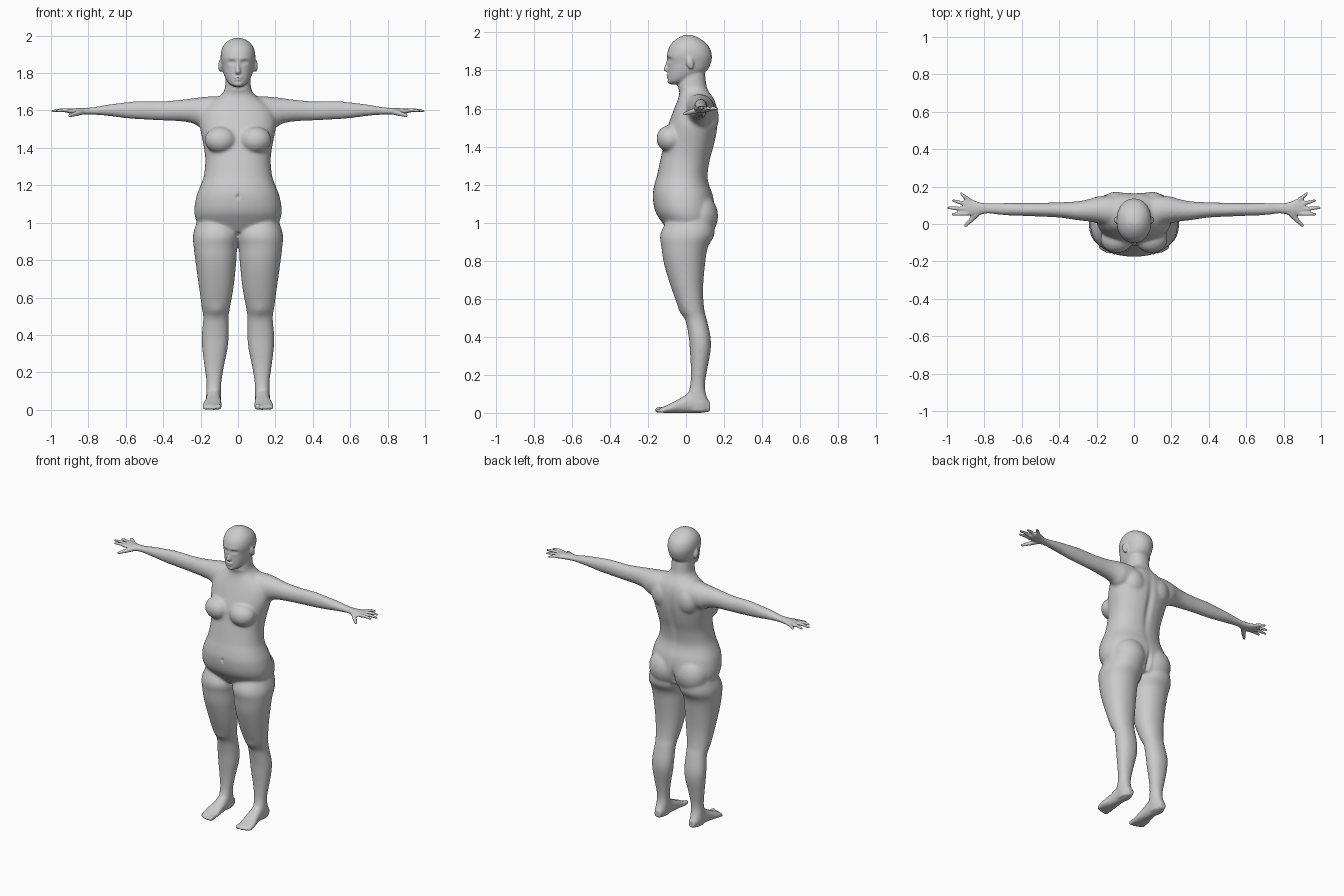
import bpy, bmesh
from math import sin, cos, pi, exp, copysign
from mathutils import Matrix, Vector

bm = bmesh.new()


def spline(rows, steps=5):
    """Catmull-Rom interpolation through rows of numbers."""
    pts = [rows[0]] + list(rows) + [rows[-1]]
    out = []
    for a, b, c, d in zip(pts, pts[1:], pts[2:], pts[3:]):
        for k in range(steps):
            t = k / steps
            out.append([0.5 * (2*q + (r - p)*t + (2*p - 5*q + 4*r - s)*t*t + (3*q - p - 3*r + s)*t**3)
                        for p, q, r, s in zip(a, b, c, d)])
    return out + [list(rows[-1])]


def loft(rows, axis, side=1, power=2.0, n=36):
    """Rows are (position on axis, low u, high u, low v, high v); u, v are the other two axes."""
    rings = []
    for t, u0, u1, v0, v1 in spline(rows):
        ring = []
        for i in range(n):
            a = 2 * pi * i / n
            cu, cv = (copysign(abs(f(a)) ** (2 / power), f(a)) for f in (cos, sin))
            co = [(u0 + u1) / 2 + cu * (u1 - u0) / 2, (v0 + v1) / 2 + cv * (v1 - v0) / 2]
            co.insert("xyz".index(axis), t)
            ring.append(bm.verts.new((co[0] * side, co[1], co[2])))
        rings.append(ring)
    for a, b in zip(rings, rings[1:]):
        for i in range(n):
            j = (i + 1) % n
            bm.faces.new((a[i], a[j], b[j], b[i]))
    bm.faces.new(rings[0][::-1])
    bm.faces.new(rings[-1])


def ball(center, radii, side=1, tilt=0):
    m = (Matrix.Translation((center[0] * side, center[1], center[2]))
         @ Matrix.Rotation(tilt, 4, 'X') @ Matrix.Diagonal((*radii, 1)))
    bmesh.ops.create_uvsphere(bm, u_segments=24, v_segments=16, radius=1, matrix=m)


def digit(points, radii, side):
    """Chain of tapered round segments."""
    pts = [Vector((x * side, y, z)) for x, y, z in points]
    for p, q, r1, r2 in zip(pts, pts[1:], radii, radii[1:]):
        d = q - p
        m = Matrix.Translation((p + q) / 2) @ d.to_track_quat('Z', 'Y').to_matrix().to_4x4()
        bmesh.ops.create_cone(bm, cap_ends=True, segments=14, radius1=r1, radius2=r2, depth=d.length, matrix=m)
        ball((q.x, q.y, q.z), (r2, r2, r2))


# torso and neck: z, half width, front y, back y
torso = [(.95, .17, -.09, .12), (1.0, .218, -.125, .142), (1.06, .234, -.162, .152), (1.14, .223, -.175, .143),
         (1.2, .2, -.166, .122), (1.25, .183, -.152, .115), (1.33, .175, -.135, .127), (1.4, .182, -.12, .147),
         (1.47, .196, -.108, .162), (1.53, .205, -.088, .168), (1.59, .195, -.066, .166), (1.635, .16, -.048, .155),
         (1.665, .115, -.038, .138), (1.69, .085, -.035, .12), (1.72, .07, -.042, .108), (1.78, .066, -.03, .1),
         (1.83, .06, -.02, .09)]
loft([(z, -w, w, f, b) for z, w, f, b in torso], 'z', power=2.25)

# head
head = [(1.727, .018, -.08, -.045), (1.74, .043, -.092, 0), (1.765, .063, -.095, .06), (1.8, .078, -.095, .11),
        (1.84, .086, -.096, .131), (1.88, .093, -.1, .136), (1.92, .089, -.09, .124), (1.95, .075, -.069, .098),
        (1.975, .048, -.036, .06), (1.987, .018, -.004, .025)]
loft([(z, -w, w, f, b) for z, w, f, b in head], 'z', power=2.15)

# nose, lips and chin
loft([(1.864, -.007, .007, -.101, -.08), (1.835, -.009, .009, -.107, -.08), (1.808, -.014, .014, -.119, -.08),
      (1.796, -.013, .013, -.112, -.08)], 'z')
ball((0, -.094, 1.776), (.023, .011, .006))
ball((0, -.092, 1.765), (.02, .011, .006))
ball((0, -.084, 1.742), (.024, .014, .013))

arm = [(.05, .01, .13, 1.55, 1.665), (.12, -.01, .15, 1.52, 1.676), (.19, .003, .148, 1.505, 1.672),
       (.24, .013, .134, 1.53, 1.666), (.3, .02, .122, 1.541, 1.658), (.4, .034, .116, 1.546, 1.65),
       (.52, .04, .114, 1.552, 1.651), (.6, .043, .113, 1.558, 1.644), (.7, .047, .113, 1.571, 1.631),
       (.78, .055, .111, 1.577, 1.617), (.83, .049, .117, 1.577, 1.614), (.88, .044, .138, 1.581, 1.611),
       (.908, .052, .135, 1.585, 1.608)]
leg = [(1.03, .03, .21, -.09, .14), (.94, -.008, .24, -.135, .15), (.87, .004, .237, -.129, .115),
       (.78, .01, .226, -.115, .1), (.65, .024, .208, -.075, .09), (.545, .043, .194, -.035, .096),
       (.49, .05, .186, -.004, .11), (.4, .05, .194, .014, .129), (.33, .055, .192, .02, .13),
       (.23, .075, .18, .025, .112), (.15, .088, .169, .022, .1), (.1, .09, .17, .01, .105),
       (.05, .092, .171, 0, .124), (.008, .098, .165, .01, .12)]
foot = [(.127, .108, .152, .008, .055), (.08, .094, .166, 0, .095), (.02, .092, .17, 0, .105),
        (-.03, .09, .176, 0, .078), (-.08, .087, .188, 0, .05), (-.115, .088, .189, 0, .034),
        (-.132, .094, .18, .003, .028)]
fingers = [(.885, .055, .975, .052), (.892, .08, .998, .086), (.888, .105, .974, .126), (.878, .126, .93, .163)]

for s in (1, -1):
    loft(arm, 'x', s)
    loft(leg, 'z', s, 2.15)
    loft(foot, 'y', s, 2.3)
    # breast, buttock, shoulder blade
    ball((.093, -.082, 1.442), (.086, .074, .072), s, .25)
    ball((.1, .075, 1.035), (.11, .094, .115), s)
    ball((.095, .118, 1.55), (.075, .055, .085), s)
    # ear
    ball((.094, .022, 1.838), (.012, .019, .033), s, .2)
    # fingers and thumb
    for x0, y0, x1, y1 in fingers:
        mid = ((x0 + x1) / 2, (y0 + y1) / 2, 1.602)
        digit([(x0, y0, 1.597), mid, (x1 - .006, y1, 1.597)], (.0115, .0105, .0075), s)
    digit([(.835, .06, 1.593), (.868, .025, 1.582), (.9, -.008, 1.573)], (.017, .0135, .009), s)
    # toes
    for i, (x, tip) in enumerate([(.104, -.148), (.128, -.148), (.146, -.143), (.162, -.136), (.177, -.127)]):
        r = .015 if i == 0 else .0105
        digit([(x, -.1, .018), (x, tip, r)], (r * 1.05, r), s)

# fuse the parts into one skin
mesh = bpy.data.meshes.new("body")
bm.to_mesh(mesh)
bm.free()
body = bpy.data.objects.new("body", mesh)
bpy.context.collection.objects.link(body)
mod = body.modifiers.new("skin", 'REMESH')
mod.mode = 'VOXEL'
mod.voxel_size = .0058
skin = bpy.data.meshes.new_from_object(body.evaluated_get(bpy.context.evaluated_depsgraph_get()))
body.modifiers.clear()
body.data = skin

bm = bmesh.new()
bm.from_mesh(skin)
# soften the joins, keeping hands, toes and face crisper
large = [v for v in bm.verts if abs(v.co.x) < .8 and .06 < v.co.z < 1.7]
for verts, count in ((large, 14), (bm.verts[:], 2)):
    for _ in range(count):
        bmesh.ops.smooth_vert(bm, verts=verts, factor=.5, use_axis_x=True, use_axis_y=True, use_axis_z=True)

# surface dents and swellings: centre, radii, push along y
dents = [((.034, -.095, 1.857), (.019, .04, .011), .011),    # eye sockets
         ((.034, -.095, 1.855), (.010, .04, .005), -.005),   # eyelids
         ((.034, -.1, 1.88), (.025, .03, .008), -.003),      # brow
         ((0, -.1, 1.7705), (.022, .03, .003), .004),        # mouth
         ((0, -.174, 1.14), (.008, .04, .012), .01),         # navel
         ((0, .15, 1.4), (.022, .06, .17), -.012),           # spine
         ((0, .16, 1.0), (.012, .08, .06), -.02),            # cleft
         ((.115, -.02, .53), (.03, .04, .035), -.006)]       # kneecaps
for v in bm.verts:
    for c, r, push in dents:
        d = ((abs(v.co.x) - c[0]) / r[0])**2 + ((v.co.y - c[1]) / r[1])**2 + ((v.co.z - c[2]) / r[2])**2
        if d < 9:
            v.co.y += push * exp(-d)
for f in bm.faces:
    f.smooth = True
bm.to_mesh(skin)
bm.free()
